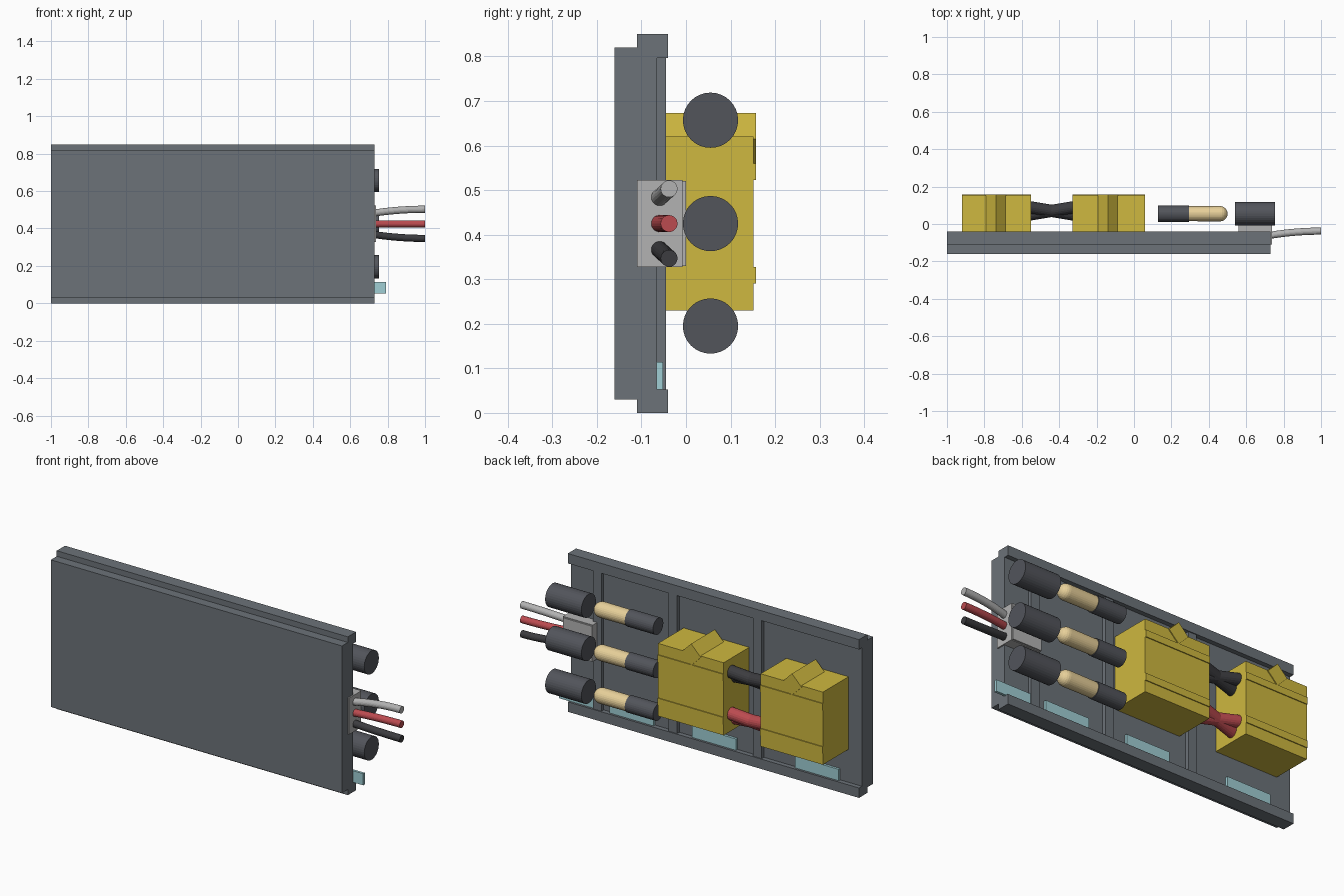
import bpy, bmesh, math
from mathutils import Vector, Matrix

if "Cube" in bpy.data.objects:
    bpy.data.objects.remove(bpy.data.objects["Cube"])


def material(name, rgb):
    m = bpy.data.materials.new(name)
    m.diffuse_color = (*rgb, 1)
    m.use_nodes = True
    m.node_tree.nodes["Principled BSDF"].inputs["Base Color"].default_value = m.diffuse_color
    return m


SLATE = material("slate", (0.15, 0.17, 0.19))
DARK = material("dark_grey", (0.085, 0.09, 0.105))
BLACK = material("black", (0.045, 0.045, 0.05))
YELLOW = material("yellow", (0.62, 0.48, 0.05))
RED = material("red", (0.5, 0.07, 0.08))
CREAM = material("cream", (0.8, 0.63, 0.32))
TEAL = material("pale_teal", (0.35, 0.62, 0.66))
GREY = material("light_grey", (0.45, 0.45, 0.45))


def finish(bm, name, mat):
    bmesh.ops.recalc_face_normals(bm, faces=bm.faces)
    me = bpy.data.meshes.new(name)
    bm.to_mesh(me)
    bm.free()
    me.materials.append(mat)
    ob = bpy.data.objects.new(name, me)
    bpy.context.collection.objects.link(ob)
    return ob


def box(name, x, y, z, mat):
    bm = bmesh.new()
    size = (x[1] - x[0], y[1] - y[0], z[1] - z[0])
    mid = (sum(x) / 2, sum(y) / 2, sum(z) / 2)
    bmesh.ops.create_cube(bm, size=1, matrix=Matrix.Translation(mid) @ Matrix.Diagonal((*size, 1)))
    return finish(bm, name, mat)


def extrude(name, points, direction, mat):
    bm = bmesh.new()
    face = bm.faces.new([bm.verts.new(p) for p in points])
    new = bmesh.ops.extrude_face_region(bm, geom=[face], use_keep_orig=True)["geom"]
    bmesh.ops.translate(bm, vec=direction, verts=[v for v in new if isinstance(v, bmesh.types.BMVert)])
    return finish(bm, name, mat)


def tube(name, stations, mat, sides=28):
    """Capped round tube through (x, y, z, radius) stations running along x."""
    bm = bmesh.new()
    rings = []
    for x, y, z, r in stations:
        rings.append([bm.verts.new((x, y + r * math.cos(a), z + r * math.sin(a)))
                      for a in (2 * math.pi * i / sides for i in range(sides))])
    for a, b in zip(rings, rings[1:]):
        for i in range(sides):
            j = (i + 1) % sides
            bm.faces.new((a[i], a[j], b[j], b[i]))
    bm.faces.new(rings[0])
    bm.faces.new(rings[-1])
    return finish(bm, name, mat)


# Tray: channel profile with two rails and a stepped front plate
half = [(-0.16, 0.03), (-0.11, 0.03), (-0.11, 0), (-0.04, 0), (-0.04, 0.053), (-0.065, 0.053)]
profile = half + [(y, 0.85 - z) for y, z in reversed(half)]
extrude("tray", [(-1, y, z) for y, z in profile], (1.73, 0, 0), SLATE)

# Raised ribs across the tray floor
for i, x in enumerate((0.535, 0.085, -0.418)):
    box(f"tray_rib_{i}", (x, x + 0.05), (-0.07, -0.045), (0.05, 0.80), SLATE)

# Small label tabs along the lower rail
for i, (a, b) in enumerate(((0.585, 0.79), (0.23, 0.49), (-0.26, 0.0), (-0.87, -0.61))):
    box(f"label_tab_{i}", (a, b), (-0.066, -0.052), (0.052, 0.114), TEAL)

# Two yellow plug housings with a diamond ridge and raised bands
for i, (a, b, peak) in enumerate(((-0.92, -0.55, -0.739), (-0.33, 0.06, -0.14))):
    box(f"plug_body_{i}", (a, b), (-0.066, 0.152), (0.23, 0.62), YELLOW)
    d = 0.058
    diamond = [(peak - d, 0.615), (peak, 0.615 + d), (peak + d, 0.615), (peak, 0.615 - d)]
    extrude(f"plug_ridge_{i}", [(x, -0.045, z) for x, z in diamond], (0, 0.202, 0), YELLOW)
    box(f"plug_upper_band_{i}", (a, b), (0.15, 0.157), (0.523, 0.56), YELLOW)
    box(f"plug_lower_band_{i}", (a, b), (0.15, 0.157), (0.29, 0.328), YELLOW)

# Crossed wire pairs linking the two plugs
for name, z, mat in (("black_link", 0.53, BLACK), ("red_link", 0.305, RED)):
    for s in (-1, 1):
        tube(f"{name}_{(s + 1) // 2}",
             [(-0.56, 0.07 - s * 0.02, z - s * 0.02, 0.033),
              (-0.32, 0.07 + s * 0.02, z + s * 0.02, 0.033)], mat, 20)

# Three bullet terminals, each facing a round socket
for i, z in enumerate((0.195, 0.425, 0.657)):
    y = 0.055
    tube(f"socket_{i}", [(0.54, y, z, 0.062), (0.755, y, z, 0.062)], DARK, 32)
    tube(f"terminal_sleeve_{i}", [(0.127, y, z, 0.044), (0.295, y, z, 0.044)], DARK)
    dome = [(0.46 + 0.04 * math.sin(t), y, z, 0.04 * math.cos(t) + 0.001)
            for t in (math.pi / 2 * k / 6 for k in range(7))]
    tube(f"terminal_pin_{i}", [(0.29, y, z, 0.04)] + dome, CREAM)

# Grey wire connector with a thin lid
box("connector_body", (0.56, 0.737), (-0.11, -0.008), (0.327, 0.523), GREY)
box("connector_lid", (0.56, 0.732), (-0.009, 0.0), (0.33, 0.52), GREY)

# Three lead wires bending gently outward
for name, s, mat in (("white_lead", 1, GREY), ("red_lead", 0, RED), ("black_lead", -1, BLACK)):
    path = []
    for k in range(9):
        t = k / 8
        ease = 1 - (1 - t) ** 2
        path.append((0.73 + 0.27 * t, -0.06 + 0.022 * ease, 0.425 + s * (0.058 + 0.02 * ease), 0.019))
    tube(name, path, mat, 20)
